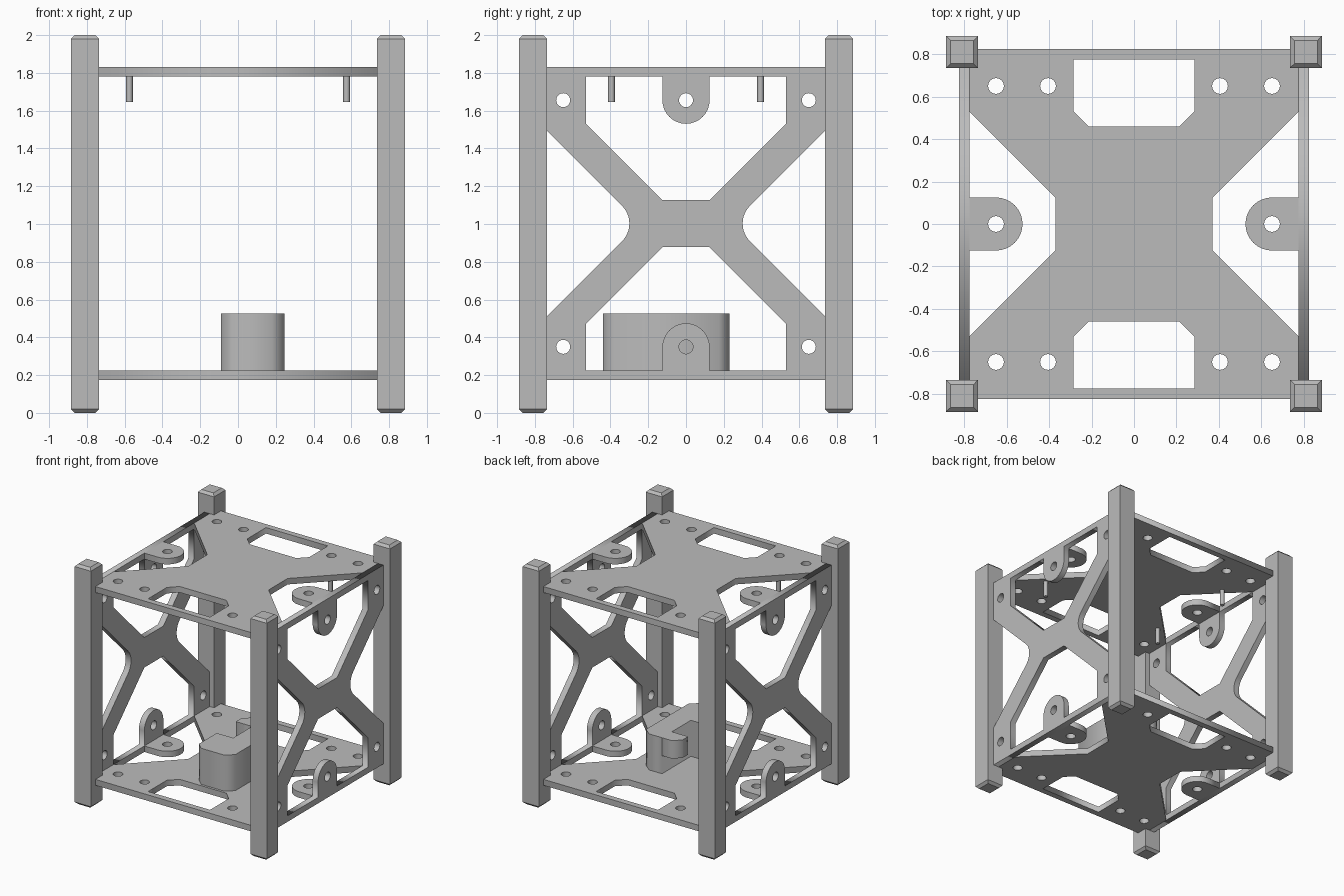
import bpy
import bmesh
from math import sin, cos, pi
from mathutils import Matrix, Vector

cube = bpy.data.objects.get("Cube")
if cube:
    bpy.data.objects.remove(cube, do_unlink=True)

grey = bpy.data.materials.new("plain grey")
grey.use_nodes = True
colour = (0.5, 0.5, 0.5, 1)
grey.diffuse_color = colour
grey.node_tree.nodes["Principled BSDF"].inputs["Base Color"].default_value = colour


def link(name, mesh):
    mesh.materials.clear()
    mesh.materials.append(grey)
    obj = bpy.data.objects.new(name, mesh)
    bpy.context.collection.objects.link(obj)
    return obj


def sheet(name, loops, thickness, matrix):
    """Flat part: filled outlines (inner ones are holes), given a thickness."""
    curve = bpy.data.curves.new(name, 'CURVE')
    curve.dimensions = '2D'
    curve.fill_mode = 'BOTH'
    curve.extrude = thickness / 2
    for loop in loops:
        spline = curve.splines.new('POLY')
        spline.points.add(len(loop) - 1)
        for point, (u, v) in zip(spline.points, loop):
            point.co = (u, v, 0, 1)
        spline.use_cyclic_u = True
    temp = bpy.data.objects.new("temp", curve)
    bpy.context.collection.objects.link(temp)
    bpy.context.view_layer.update()
    mesh = bpy.data.meshes.new_from_object(
        temp.evaluated_get(bpy.context.evaluated_depsgraph_get()))
    bpy.data.objects.remove(temp, do_unlink=True)
    bm = bmesh.new()
    bm.from_mesh(mesh)
    bmesh.ops.remove_doubles(bm, verts=bm.verts, dist=0.0005)
    bmesh.ops.recalc_face_normals(bm, faces=bm.faces)
    bm.to_mesh(mesh)
    bm.free()
    mesh.name = name
    mesh.transform(matrix)
    return link(name, mesh)


def arc(u, v, r, start, end, n=16):
    return [(u + r * cos(start + (end - start) * i / n),
             v + r * sin(start + (end - start) * i / n)) for i in range(n + 1)]


def hole(u, v, r=0.037):
    return arc(u, v, r, 0, 2 * pi, 24)[:-1]


def flip(loop, su, sv):
    return [(u * su, v * sv) for u, v in loop]


R = 0.125   # tab radius
T = 0.05    # sheet thickness

# Corner posts with bevelled ends
for sx, side in ((1, "left"), (-1, "right")):
    for sy, end in ((-1, "front"), (1, "back")):
        bm = bmesh.new()
        bmesh.ops.create_cube(bm, size=1, matrix=Matrix.Translation(
            (0.81 * sx, 0.81 * sy, 1)) @ Matrix.Diagonal((0.15, 0.15, 2, 1)))
        ends = [e for e in bm.edges if abs(e.verts[0].co.z - e.verts[1].co.z) < 0.01]
        bmesh.ops.bevel(bm, geom=ends, offset=0.02, segments=1, affect='EDGES')
        mesh = bpy.data.meshes.new("post")
        bm.to_mesh(mesh)
        bm.free()
        link(f"{end}_{side}_post", mesh)

# Horizontal plates: waisted outline, end windows, side tabs, bolt holes
quarter = [(0.37, 0.125), (0.775, 0.53), (0.775, 0.825)]
outline = (quarter + flip(quarter, -1, 1)[::-1]
           + flip(quarter, -1, -1) + flip(quarter, 1, -1)[::-1])
window = [(0.285, 0.775), (0.285, 0.53), (0.215, 0.46),
          (-0.215, 0.46), (-0.285, 0.53), (-0.285, 0.775)]
tab = [(0.775, R)] + arc(0.65, 0, R, pi / 2, 3 * pi / 2) + [(0.775, -R)]
plate = [outline, window, flip(window, 1, -1)]
for s in (1, -1):
    plate += [flip(tab, s, 1), hole(0.65 * s, 0)]
    plate += [hole(u * s, v) for u in (0.65, 0.405) for v in (0.65, -0.65)]
for name, z in (("bottom_plate", 0.2), ("top_plate", 1.805)):
    sheet(name, plate, T, Matrix.Translation((0, 0, z)))

# Side panels: crossed braces with tabs, drawn about mid height
H, RAIL = 0.8275, 0.7775
tip = arc(0.433, 0, 0.133, 3 * pi / 4, 5 * pi / 4)
edge = [(0.74, H), (0.74, 0.495)] + tip + [(0.74, -0.495), (0.74, -H)]
window = ([(0.53, RAIL), (0.53, 0.53), (0.125, 0.125),
           (-0.125, 0.125), (-0.53, 0.53), (-0.53, RAIL), (-R, RAIL)]
          + arc(0, 0.653, R, pi, 2 * pi) + [(R, RAIL)])
panel = [edge + flip(edge, -1, 1)[::-1], window, flip(window, 1, -1)]
panel += [hole(u, v) for u in (-0.65, 0, 0.65) for v in (-0.653, 0.653)]
upright = Matrix(((0, 0, 1, 0), (1, 0, 0, 0), (0, 1, 0, 0), (0, 0, 0, 1)))
for s, side in ((1, "left"), (-1, "right")):
    sheet(f"{side}_panel", panel, T,
          Matrix.Translation((0.8 * s, 0, 1.0025)) @ upright)

# Pins hanging under the top plate
for x in (-0.575, 0.575):
    for y in (-0.395, 0.395):
        sheet("hanging_pin", [hole(x, y, 0.018)[::3]], 0.135,
              Matrix.Translation((0, 0, 1.7125)))

# Hooked block on the bottom plate, with an overhanging back arm
block = [(0.06, 0.23), (0.18, 0.23), (0.245, 0.175), (0.245, -0.385),
         (0.18, -0.44), (-0.03, -0.44), (-0.09, -0.385), (-0.09, -0.15), (0.06, -0.15)]
sheet("block", [block], 0.3, Matrix.Translation((0, 0, 0.375)))
arm = [(0.06, 0.23), (-0.03, 0.23), (-0.09, 0.175), (-0.09, 0.1), (0.06, 0.1)]
sheet("block_arm", [arm], 0.15, Matrix.Translation((0, 0, 0.45)))
